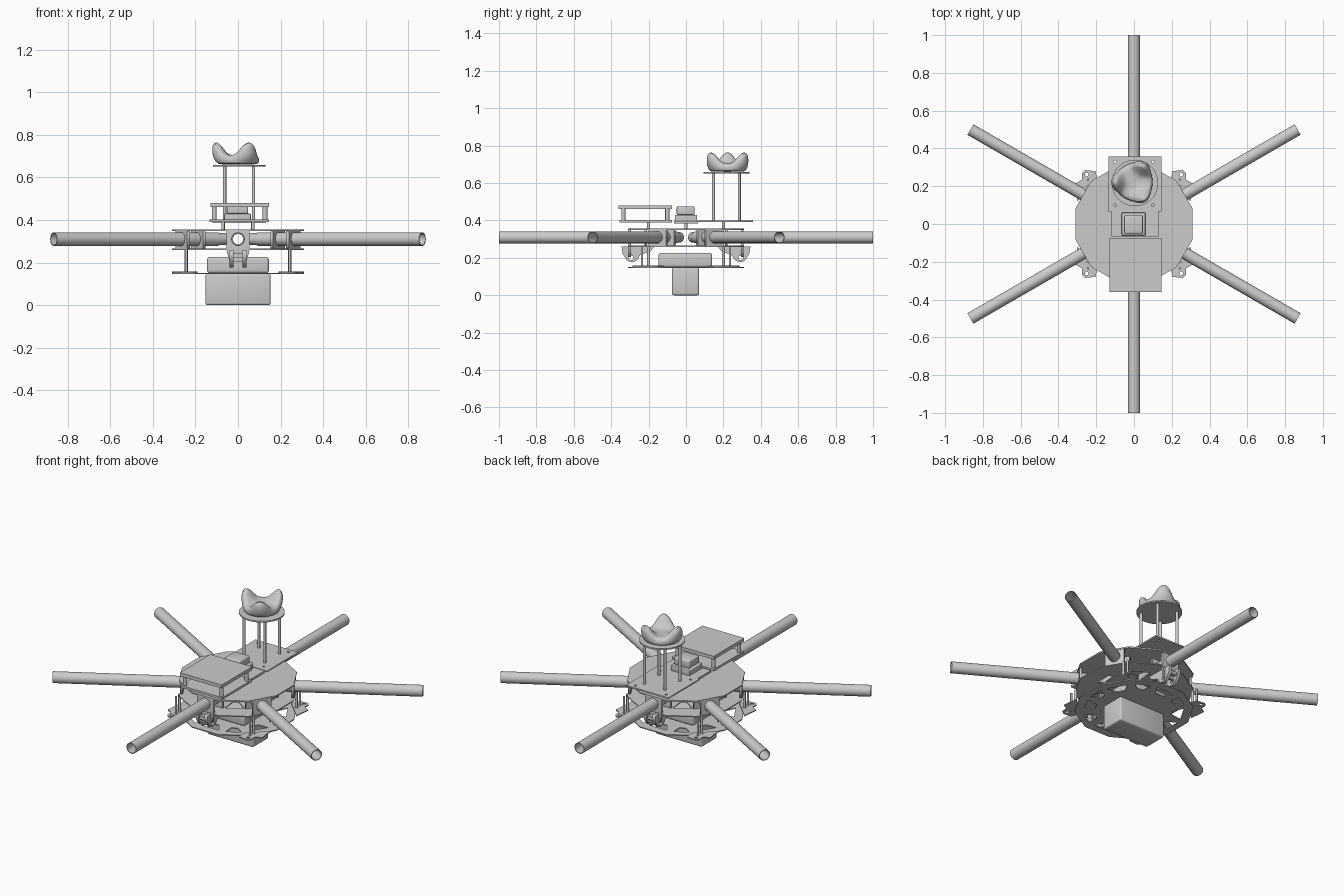
import bpy, bmesh
from math import sin, cos, pi, radians
from mathutils import Matrix, Vector

cube = bpy.data.objects.get("Cube")
if cube:
    bpy.data.objects.remove(cube, do_unlink=True)

grey = bpy.data.materials.new("plain_grey")
grey.use_nodes = True
grey.diffuse_color = (0.6, 0.6, 0.6, 1)
grey.node_tree.nodes["Principled BSDF"].inputs["Base Color"].default_value = (0.6, 0.6, 0.6, 1)

ACROSS = Matrix(((0, 0, 1), (1, 0, 0), (0, 1, 0))).to_4x4()  # plate facing outward
ALONG = Matrix.Rotation(pi / 2, 4, 'X')                      # upright plate along an arm


def add(name, mesh, matrix=Matrix(), smooth=False):
    ob = bpy.data.objects.new(name, mesh)
    bpy.context.collection.objects.link(ob)
    ob.matrix_world = matrix
    mesh.materials.clear()
    mesh.materials.append(grey)
    if smooth:
        bpy.ops.object.select_all(action='DESELECT')
        ob.select_set(True)
        bpy.context.view_layer.objects.active = ob
        bpy.ops.object.shade_smooth_by_angle(angle=radians(35))
    return ob


def finish(name, bm, matrix=Matrix(), smooth=False):
    bmesh.ops.recalc_face_normals(bm, faces=bm.faces)
    mesh = bpy.data.meshes.new(name)
    bm.to_mesh(mesh)
    bm.free()
    return add(name, mesh, matrix, smooth)


def box(name, x, y, z, bevel=0):
    bm = bmesh.new()
    bmesh.ops.create_cube(bm, size=1)
    for v in bm.verts:
        v.co = Vector(r[0] + (c + 0.5) * (r[1] - r[0]) for c, r in zip(v.co, (x, y, z)))
    if bevel:
        bmesh.ops.bevel(bm, geom=bm.edges[:], offset=bevel, segments=3, profile=0.5, affect='EDGES')
    return finish(name, bm, smooth=bevel > 0)


def rod(name, x, y, z0, z1, r, sides=16):
    bm = bmesh.new()
    bmesh.ops.create_cone(bm, cap_ends=True, segments=sides, radius1=r, radius2=r, depth=z1 - z0)
    return finish(name, bm, Matrix.Translation((x, y, (z0 + z1) / 2)), True)


def lathe(name, profile, matrix, closed=True, steps=32):
    """Spin a profile of (radius, height) points round the local z axis."""
    bm = bmesh.new()
    rings = [[bm.verts.new((r * cos(2 * pi * i / steps), r * sin(2 * pi * i / steps), z))
              for i in range(steps)] for r, z in profile]
    if closed:
        rings.append(rings[0])
    for a, b in zip(rings, rings[1:]):
        for i in range(steps):
            j = (i + 1) % steps
            bm.faces.new((a[i], a[j], b[j], b[i]))
    return finish(name, bm, matrix, True)


def circle(x, y, r, sides=20, turn=0):
    return [(x + r * cos(turn + 2 * pi * i / sides), y + r * sin(turn + 2 * pi * i / sides))
            for i in range(sides)]


def plate(name, loops, thick, matrix):
    """Flat plate: the first loop is the outline, the others are holes."""
    curve = bpy.data.curves.new(name, 'CURVE')
    curve.dimensions, curve.fill_mode, curve.extrude = '2D', 'BOTH', thick / 2
    for loop in loops:
        s = curve.splines.new('POLY')
        s.points.add(len(loop) - 1)
        for p, (x, y) in zip(s.points, loop):
            p.co = (x, y, 0, 1)
        s.use_cyclic_u = True
    tmp = bpy.data.objects.new(name + "_outline", curve)
    bpy.context.collection.objects.link(tmp)
    deps = bpy.context.evaluated_depsgraph_get()
    mesh = bpy.data.meshes.new_from_object(tmp.evaluated_get(deps))
    bpy.data.objects.remove(tmp, do_unlink=True)
    return add(name, mesh, matrix)


def up(z, x=0, y=0):
    return Matrix.Translation((x, y, z))


# Twelve-sided frame plates; the lower ones are lightened with cutouts
rim = circle(0, 0, 0.321, 12, pi / 12)
plate("top_plate", [rim], 0.008, up(0.352))


def window(a, inner, outer, spread):
    return [(r * cos(a + d), r * sin(a + d)) for r, d in
            ((inner, -spread * 0.5), (outer, -spread), (outer, spread), (inner, spread * 0.5))]


plate("middle_plate", [rim] + [window(k * pi / 3, 0.13, 0.22, 0.24) for k in range(6)], 0.006, up(0.262))
plate("bottom_plate", [rim] + [window(k * pi / 3 + pi / 6, 0.21, 0.27, 0.22) for k in range(6)]
      + [window(k * pi / 3, 0.22, 0.275, 0.16) for k in range(6)], 0.006, up(0.149))

# Corner ears and spacers
for sx in (-1, 1):
    for sy in (-1, 1):
        ear = [(0.19, 0.23), (0.205, 0.28), (0.26, 0.285), (0.275, 0.27), (0.275, 0.235), (0.31, 0.215),
               (0.3, 0.12), (0.24, 0.18)]
        plate("corner_ear", [[(sx * x, sy * y) for x, y in ear], circle(sx * 0.25, sy * 0.262, 0.01)],
              0.006, up(0.155))
        rod("frame_spacer", sx * 0.243, sy * 0.2, 0.15, 0.262, 0.008)
        rod("frame_spacer", sx * 0.243, sy * 0.235, 0.15, 0.262, 0.006)
        rod("upper_spacer", sx * 0.07, sy * 0.2, 0.352, 0.395, 0.008)

# Six hollow arms with clamps
for k in range(6):
    turn = Matrix.Rotation(k * pi / 3 + pi / 6, 4, 'Z')
    tube = [(0.032, 0.11), (0.032, 1.0), (0.028, 1.0), (0.028, 0.11)]
    lathe("arm_tube", tube, turn @ up(0.31) @ Matrix.Rotation(pi / 2, 4, 'Y'))
    collar = [(0.024, 0.07), (0.024, 0.115), (0.028, 0.115), (0.028, 0.07)]
    lathe("arm_inner_collar", collar, turn @ up(0.31) @ Matrix.Rotation(pi / 2, 4, 'Y'))
    ends = k in (1, 4)
    for r in (0.215, 0.3):
        low = 0.205 if ends and r > 0.25 else 0.262
        outline = [(-0.055, 0.352), (-0.055, 0.262), (-0.04, low), (0.04, low), (0.055, 0.262), (0.055, 0.352)]
        if low > 0.25:
            outline = [(s * 0.055, z) for s, z in ((-1, 0.352), (-1, low), (1, low), (1, 0.352))]
        plate("arm_clamp", [outline, circle(0, 0.31, 0.032, 32)], 0.014, turn @ up(0, r) @ ACROSS)
    # Hinge brackets under the front and back arms
    if ends:
        leg = [(0.17, 0.26), (0.345, 0.26), (0.338, 0.22), (0.315, 0.185), (0.29, 0.176), (0.262, 0.186),
               (0.245, 0.215), (0.19, 0.235)]
        for y in (-0.03, 0.03):
            plate("hinge_bracket", [leg, circle(0.292, 0.2, 0.012)], 0.018, turn @ up(0, 0, y) @ ALONG)
        sign = 1 if k == 1 else -1
        box("hinge_bridge", (-0.03, 0.03), sorted((sign * 0.25, sign * 0.33)), (0.222, 0.242))

# Hanging battery and the housing above it
box("battery", (-0.153, 0.153), (-0.075, 0.07), (0, 0.147), 0.01)
box("battery_housing", (-0.145, 0.145), (-0.147, 0.14), (0.15, 0.226), 0.012)

# Front electronics stack
box("stack_lower_board", (-0.13, 0.145), (-0.355, -0.075), (0.39, 0.403))
box("stack_upper_board", (-0.13, 0.145), (-0.36, -0.075), (0.46, 0.48))
for x in (-0.112, 0.127):
    for y in (-0.335, -0.1):
        rod("stack_post", x, y, 0.4, 0.462, 0.011)

# Centre controller
box("controller_tray", (-0.12, 0.13), (-0.065, 0.065), (0.385, 0.398))
box("controller_base", (-0.065, 0.06), (-0.06, 0.06), (0.395, 0.43), 0.004)
box("controller_case", (-0.052, 0.047), (-0.05, 0.045), (0.43, 0.474), 0.006)
for x in (-0.07, 0.07):
    rod("controller_post", x, 0, 0.352, 0.388, 0.008)

# Rear deck and raised sensor platform
deck = [(-0.135, 0.065), (0.145, 0.065), (0.145, 0.358), (-0.135, 0.358)]
plate("rear_deck", [deck] + [circle(x, y, 0.007, 12) for x in (-0.1, 0.1) for y in (0.1, 0.33)], 0.008, up(0.397))
for x in (-0.063, 0.073):
    for y in (0.147, 0.285):
        rod("sensor_post", x, y, 0.4, 0.652, 0.008)
rod("sensor_platform", 0.005, 0.217, 0.65, 0.658, 0.123, 48)

# Three-horned sensor: rings whose rims lift and spread towards each horn
bm = bmesh.new()
STEPS = 48
rows = [(0.08, 0, 0.66, 0), (0.098, 0.004, 0.665, 0), (0.1, 0.02, 0.685, 0.012), (0.094, 0.03, 0.698, 0.045),
        (0.086, 0.028, 0.703, 0.064), (0.075, 0.014, 0.705, 0.06), (0.066, 0, 0.706, 0.025),
        (0.045, 0, 0.704, 0.003), (0.02, 0, 0.702, 0)]
rings = []
for r, spread, z, lift in rows:
    ring = []
    for i in range(STEPS):
        a = 2 * pi * i / STEPS
        w = max(0, 0.5 - 0.5 * cos(3 * a)) ** 1.7
        ring.append(bm.verts.new(((r + spread * w) * cos(a), (r + spread * w) * sin(a), z + lift * w)))
    rings.append(ring)
for a, b in zip(rings, rings[1:]):
    for i in range(STEPS):
        j = (i + 1) % STEPS
        bm.faces.new((a[i], a[j], b[j], b[i]))
bm.faces.new(rings[0])
bm.faces.new(rings[-1])
sensor = finish("horned_sensor", bm, up(0, 0, 0.222), True)
sub = sensor.modifiers.new("Round", 'SUBSURF')
sub.levels = sub.render_levels = 1
